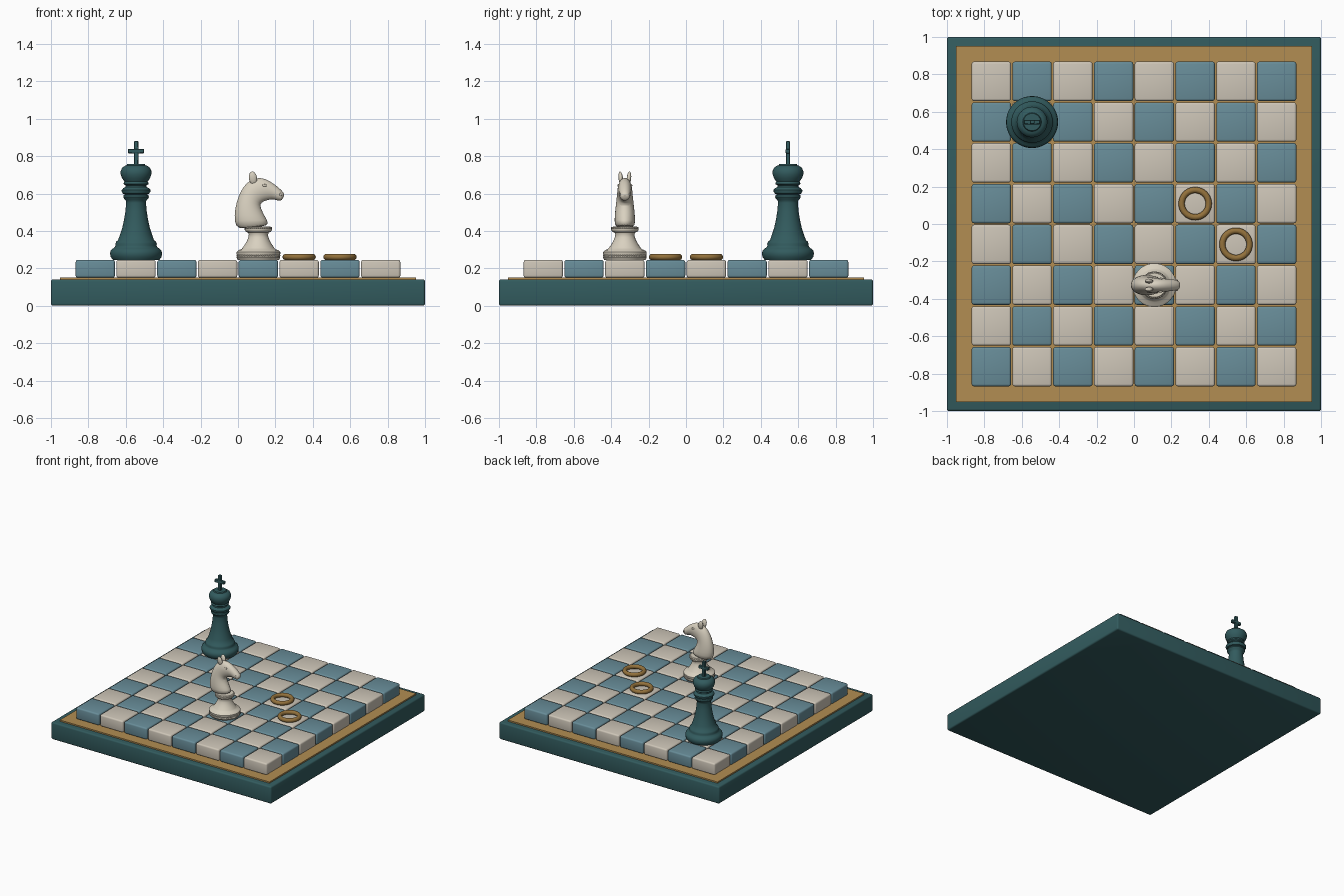
import bpy, bmesh, math
from mathutils import Vector, Matrix

if "Cube" in bpy.data.objects:
    bpy.data.objects.remove(bpy.data.objects["Cube"], do_unlink=True)


def material(name, r, g, b):
    lin = [((c / 255 + 0.055) / 1.055) ** 2.4 for c in (r, g, b)] + [1]
    m = bpy.data.materials.new(name)
    m.use_nodes = True
    m.diffuse_color = lin
    m.node_tree.nodes["Principled BSDF"].inputs["Base Color"].default_value = lin
    return m


GREEN = material("dark green", 50, 91, 94)
BLUE = material("slate blue", 104, 141, 153)
CREAM = material("cream", 206, 198, 184)
IVORY = material("ivory", 217, 209, 192)
GOLD = material("gold", 178, 141, 82)
BRASS = material("brass", 148, 114, 60)

PITCH = 0.218
TOP = 0.245


def square(i, j, z=TOP):
    return Vector(((i - 3.5) * PITCH, (j - 3.5) * PITCH, z))


def finish(bm, name, mat, loc=(0, 0, 0), smooth=True):
    bmesh.ops.recalc_face_normals(bm, faces=bm.faces[:])
    me = bpy.data.meshes.new(name)
    bm.to_mesh(me)
    bm.free()
    ob = bpy.data.objects.new(name, me)
    bpy.context.collection.objects.link(ob)
    ob.location = loc
    me.materials.append(mat)
    if smooth:
        bpy.ops.object.select_all(action='DESELECT')
        bpy.context.view_layer.objects.active = ob
        ob.select_set(True)
        bpy.ops.object.shade_smooth_by_angle(angle=math.radians(40))
    return ob


def box(name, size, loc, mat, bevel=0.0, segments=3):
    bm = bmesh.new()
    bmesh.ops.create_cube(bm, size=1, matrix=Matrix.Diagonal((*size, 1)))
    if bevel:
        bmesh.ops.bevel(bm, geom=bm.edges[:], offset=bevel, segments=segments,
                        profile=0.5, affect='EDGES')
    return finish(bm, name, mat, loc, smooth=bool(bevel))


def lathe(name, profile, loc, mat, steps=48):
    """Spin a (radius, height) profile around z; both ends close on the axis."""
    bm = bmesh.new()
    pts = [(0, profile[0][1])] + profile + [(0, profile[-1][1])]
    vs = [bm.verts.new((r, 0, z)) for r, z in pts]
    es = [bm.edges.new(p) for p in zip(vs, vs[1:])]
    bmesh.ops.spin(bm, geom=vs + es, cent=(0, 0, 0), axis=(0, 0, 1),
                   angle=math.tau, steps=steps, use_duplicate=False)
    bmesh.ops.remove_doubles(bm, verts=bm.verts[:], dist=1e-5)
    return finish(bm, name, mat, loc)


def torus(name, major, minor, loc, mat, steps=48, sides=16):
    bm = bmesh.new()
    vs = [bm.verts.new((major + minor * math.cos(a), 0, minor * math.sin(a)))
          for a in (math.tau * k / sides for k in range(sides))]
    es = [bm.edges.new((vs[k], vs[(k + 1) % sides])) for k in range(sides)]
    bmesh.ops.spin(bm, geom=vs + es, cent=(0, 0, 0), axis=(0, 0, 1),
                   angle=math.tau, steps=steps, use_duplicate=False)
    bmesh.ops.remove_doubles(bm, verts=bm.verts[:], dist=1e-5)
    return finish(bm, name, mat, loc)


def ball(name, size, loc, mat):
    bm = bmesh.new()
    bmesh.ops.create_uvsphere(bm, u_segments=16, v_segments=10, radius=1,
                              matrix=Matrix.Diagonal((*size, 1)))
    return finish(bm, name, mat, loc)


# Board
box("board_base", (2, 2, 0.141), (0, 0, 0.0705), GREEN, 0.012)
box("board_inlay", (1.905, 1.905, 0.03), (0, 0, 0.137), GOLD)
for i in range(8):
    for j in range(8):
        box(f"tile_{i}_{j}", (0.21, 0.21, 0.095), square(i, j, 0.1975),
            CREAM if (i + j) % 2 else BLUE, 0.012)

# Marker rings
for n, (i, j) in enumerate([(5, 4), (6, 3)]):
    torus(f"marker_ring_{n + 1}", 0.0725, 0.0165, square(i, j, TOP + 0.0155), BRASS)

# King
king = square(1, 6)
lathe("king_body", [
    (0.124, 0), (0.136, 0.016), (0.139, 0.034), (0.136, 0.05), (0.125, 0.06),
    (0.114, 0.068), (0.110, 0.076), (0.111, 0.086), (0.106, 0.098), (0.096, 0.106),
    (0.086, 0.135), (0.074, 0.17), (0.064, 0.215), (0.057, 0.26), (0.053, 0.305),
    (0.055, 0.318), (0.064, 0.326), (0.069, 0.336), (0.066, 0.346), (0.058, 0.35),
    (0.07, 0.354), (0.077, 0.366), (0.077, 0.374), (0.068, 0.384), (0.056, 0.39),
    (0.055, 0.398), (0.066, 0.405), (0.066, 0.412), (0.062, 0.418), (0.075, 0.437),
    (0.082, 0.458), (0.082, 0.475), (0.075, 0.492), (0.06, 0.503), (0.05, 0.506),
    (0.046, 0.514)], king, GREEN)
box("king_cross_stem", (0.024, 0.022, 0.13), king + Vector((0, 0, 0.57)), GREEN, 0.003, 1)
box("king_cross_arms", (0.086, 0.024, 0.024), king + Vector((0, 0, 0.582)), GREEN, 0.003, 1)

# Knight pedestal
knight = square(4, 2)
lathe("knight_base", [
    (0.110, 0), (0.117, 0.012), (0.112, 0.022), (0.117, 0.032), (0.117, 0.042),
    (0.106, 0.052), (0.09, 0.058), (0.084, 0.066), (0.074, 0.08), (0.062, 0.1),
    (0.054, 0.12), (0.051, 0.135), (0.055, 0.146), (0.066, 0.15), (0.073, 0.16),
    (0.073, 0.168), (0.064, 0.178)], knight, IVORY)


def bead_band(name, radius, z, size, count):
    bm = bmesh.new()
    for k in range(count):
        a = math.tau * k / count
        bmesh.ops.create_icosphere(bm, subdivisions=1, radius=size, matrix=Matrix.Translation(
            (radius * math.cos(a), radius * math.sin(a), z)))
    finish(bm, name, IVORY, knight)


bead_band("knight_base_beads", 0.112, 0.022, 0.006, 60)
bead_band("knight_collar_beads", 0.07, 0.172, 0.005, 40)

# Knight neck and head: oval sections from back point to front point, with half width
sections = [
    (-.003, .402, .170, .426, .052), (-.021, .450, .157, .455, .057),
    (-.018, .516, .130, .505, .052), (.000, .582, .117, .537, .046),
    (.027, .638, .127, .553, .042), (.066, .675, .152, .563, .040),
    (.118, .690, .176, .568, .037), (.173, .667, .194, .568, .033),
    (.221, .630, .210, .562, .030), (.245, .604, .226, .561, .026),
    (.249, .592, .237, .567, .015)]
SIDES = 20
bm = bmesh.new()
rings = []
for bx, bz, fx, fz, w in sections:
    back, front = Vector((bx, 0, bz)), Vector((fx, 0, fz))
    mid, half = (back + front) / 2, (back - front) / 2
    rings.append([bm.verts.new(mid + half * math.cos(a) + Vector((0, w * math.sin(a), 0)))
                  for a in (math.tau * k / SIDES for k in range(SIDES))])
for lo, hi in zip(rings, rings[1:]):
    for k in range(SIDES):
        n = (k + 1) % SIDES
        bm.faces.new((lo[k], lo[n], hi[n], hi[k]))
bm.faces.new(rings[0])
bm.faces.new(rings[-1])
head = finish(bm, "knight_head", IVORY, (0, knight.y, 0))
head.modifiers.new("smooth", 'SUBSURF').levels = 1

# Ears, eyes and nostrils on both sides
for side, s in (("left", 1), ("right", -1)):
    y = knight.y
    ear = ball(f"knight_ear_{side}", (0.022, 0.012, 0.036), (0.080, y + s * 0.022, 0.682), IVORY)
    ear.rotation_euler = (s * -0.1, -0.15, 0)
    ball(f"knight_eye_{side}", (0.012, 0.006, 0.007), (0.142, y + s * 0.034, 0.643), IVORY)
    ball(f"knight_nostril_{side}", (0.007, 0.005, 0.008), (0.228, y + s * 0.026, 0.594), IVORY)
